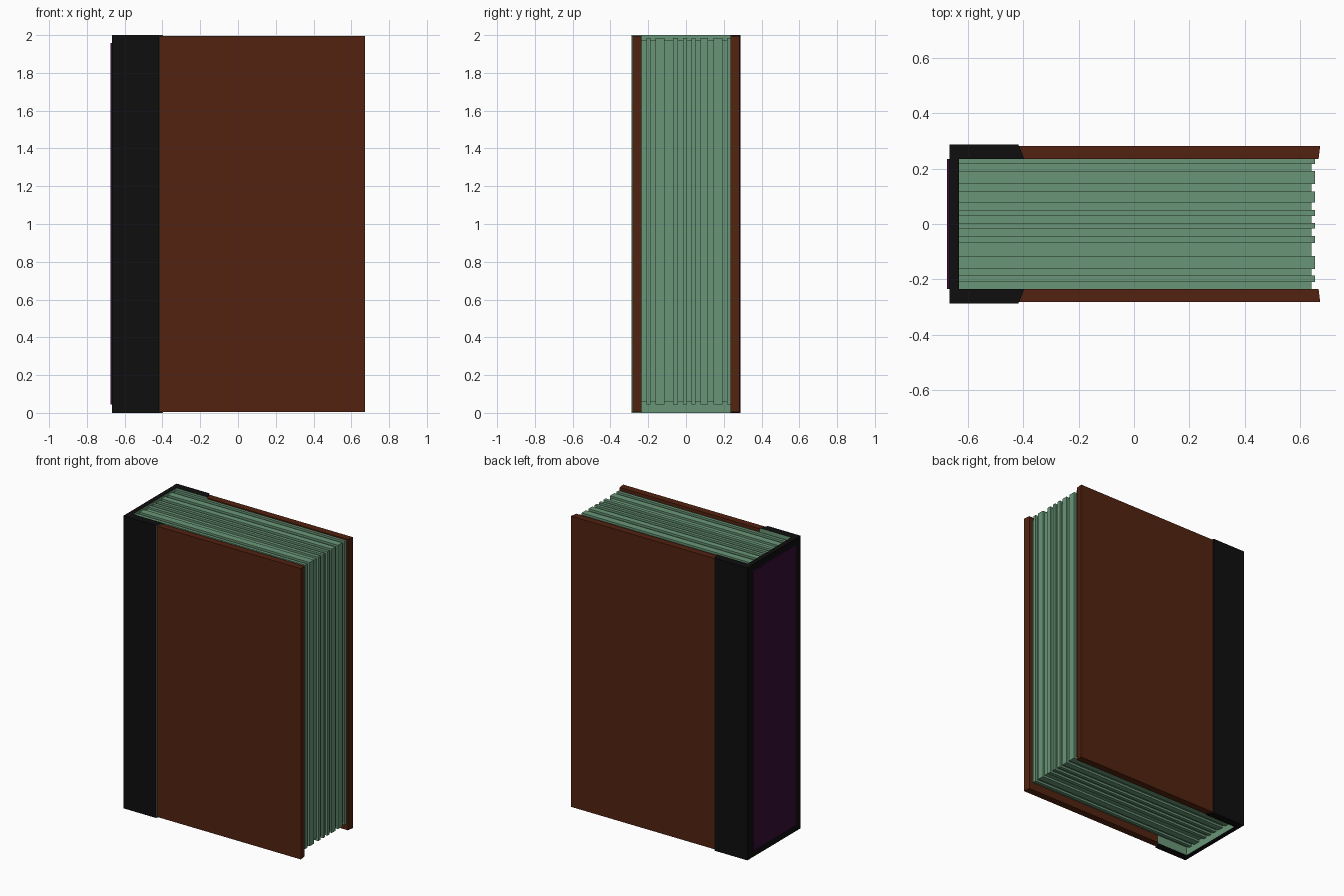
import bpy
import bmesh

cube = bpy.data.objects.get("Cube")
if cube:
    bpy.data.objects.remove(cube, do_unlink=True)


def material(name, colour):
    m = bpy.data.materials.new(name)
    m.use_nodes = True
    m.diffuse_color = (*colour, 1)
    m.node_tree.nodes["Principled BSDF"].inputs["Base Color"].default_value = (*colour, 1)
    return m


leather = material("brown leather", (0.085, 0.0165, 0.005))
cloth = material("black cloth", (0.0045, 0.0045, 0.0045))
paper = material("green paper", (0.142, 0.305, 0.185))
label = material("dark purple", (0.036, 0.0042, 0.036))


def add_prism(bm, outline, z0, z1):
    """Extrude an outline in the xy plane from z0 up to z1."""
    base = bm.faces.new([bm.verts.new((x, y, z0)) for x, y in outline])
    top = bmesh.ops.extrude_face_region(bm, geom=[base])
    verts = [g for g in top["geom"] if isinstance(g, bmesh.types.BMVert)]
    bmesh.ops.translate(bm, verts=verts, vec=(0, 0, z1 - z0))


def finish(bm, name, *materials):
    bmesh.ops.recalc_face_normals(bm, faces=bm.faces)
    mesh = bpy.data.meshes.new(name)
    bm.to_mesh(mesh)
    bm.free()
    for m in materials:
        mesh.materials.append(m)
    obj = bpy.data.objects.new(name, mesh)
    bpy.context.collection.objects.link(obj)
    return obj


def rectangle(x0, x1, y0, y1):
    return [(x0, y0), (x1, y0), (x1, y1), (x0, y1)]


INNER, BOARD, WRAP = 0.235, 0.282, 0.288   # half depths
SPINE_IN, SPINE_OUT = -0.632, -0.666
FLAP_OUT, FLAP_IN = -0.418, -0.396         # bevelled end of the spine flaps
FORE_IN, FORE_OUT = 0.667, 0.673

# Cover boards, mirrored front and back
for name, side in (("front_cover", -1), ("back_cover", 1)):
    bm = bmesh.new()
    add_prism(bm, [(FLAP_IN, side * INNER), (FORE_IN, side * INNER),
                   (FORE_OUT, side * BOARD), (FLAP_OUT, side * BOARD)], 0.006, 1.994)
    finish(bm, name, leather)

# Spine wrap: a U-shaped section with a paper-coloured lining
half = [(FLAP_IN, INNER), (FLAP_OUT, WRAP), (SPINE_OUT, WRAP)]
inside = [(SPINE_IN, -INNER), (SPINE_IN, INNER)]
bm = bmesh.new()
add_prism(bm, half + [(x, -y) for x, y in reversed(half)] + inside, 0, 2)
spine = finish(bm, "spine_wrap", cloth, paper)
for face in spine.data.polygons:
    c, n = face.center, face.normal
    lining = abs(c.y) < INNER + 0.005 and abs(n.z) < 0.1 and c.x > SPINE_OUT + 0.01
    front_end = n.x > 0.5 and c.y < 0
    face.material_index = int(lining or front_end)

# Spine panel
bm = bmesh.new()
add_prism(bm, rectangle(-0.675, SPINE_OUT, -INNER, INNER), 0.045, 1.958)
finish(bm, "spine_panel", label)

# Page block: bundles alternately proud and recessed on three edges
cuts = [INNER, 0.217, 0.192, 0.145, 0.117, 0.077, 0.051, 0.029, 0.004,
        -0.017, -0.043, -0.068, -0.115, -0.162, -0.187, -0.209, -INNER]
bm = bmesh.new()
for i, (y1, y0) in enumerate(zip(cuts, cuts[1:])):
    inset = 0.014 * (i % 2)
    add_prism(bm, rectangle(SPINE_IN, 0.655 - inset, y0, y1), 0.045 + inset, 1.986 - inset)
finish(bm, "pages", paper)
